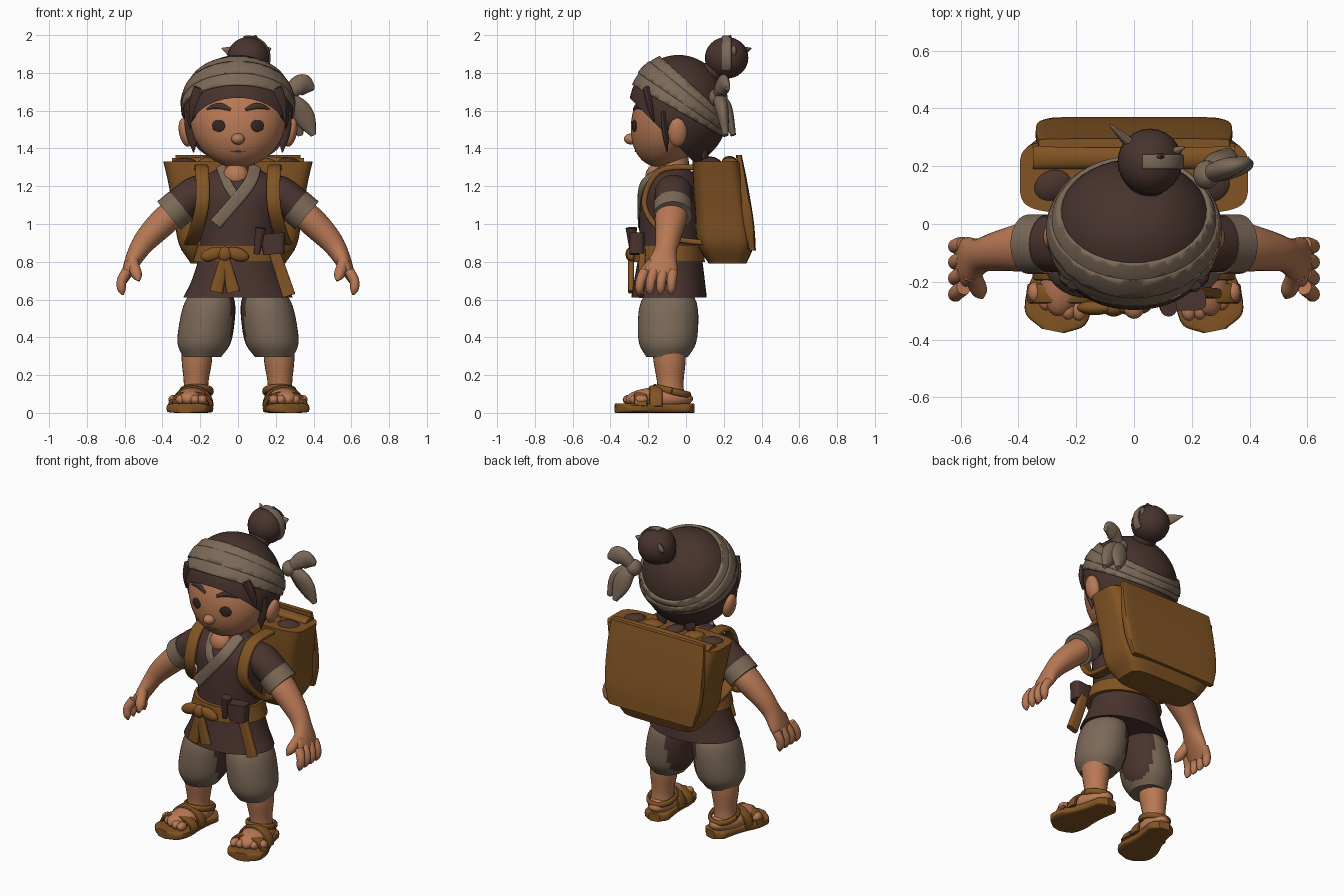
import bpy, bmesh, math
from mathutils import Vector, Matrix, Euler

default_cube = bpy.data.objects.get("Cube")
if default_cube:
    bpy.data.objects.remove(default_cube)


def material(name, red, green, blue):
    mat = bpy.data.materials.new(name)
    mat.use_nodes = True
    mat.diffuse_color = (red, green, blue, 1)
    mat.node_tree.nodes["Principled BSDF"].inputs["Base Color"].default_value = mat.diffuse_color
    return mat


skin = material("skin", .48, .19, .09)
lip = material("lip", .36, .13, .07)
cloth = material("dark cloth", .068, .034, .028)
hair = material("dark hair", .064, .033, .027)
linen = material("linen", .2, .142, .097)
leather = material("leather", .22, .088, .017)
eye = material("eye", .035, .02, .015)
along_x, along_y, along_z = Matrix.Identity(3)


def finish(name, bm, mat, mirror=False):
    """Turn a bmesh into a smooth object, optionally mirrored to the other side."""
    bmesh.ops.recalc_face_normals(bm, faces=bm.faces[:])
    mesh = bpy.data.meshes.new(name)
    bm.to_mesh(mesh)
    bm.free()
    mesh.materials.append(mat)
    for face in mesh.polygons:
        face.use_smooth = True
    mesh.set_sharp_from_angle(angle=math.radians(40))
    ob = bpy.data.objects.new(name, mesh)
    bpy.context.scene.collection.objects.link(ob)
    if mirror:
        ob.modifiers.new("other side", "MIRROR")
    return ob


def ball(center, size, turn=(0, 0, 0), detail=24):
    bm = bmesh.new()
    place = Matrix.LocRotScale(Vector(center), Euler(turn), Vector(size))
    bmesh.ops.create_uvsphere(bm, u_segments=detail, v_segments=detail * 2 // 3, radius=1, matrix=place)
    return bm


def blob(name, mat, center, size, turn=(0, 0, 0), mirror=False):
    return finish(name, ball(center, size, turn), mat, mirror)


def sample(values, t):
    """Smooth curve through evenly spaced values; a single number stays constant."""
    if isinstance(values, (int, float)):
        return values
    last = len(values) - 1
    i = min(int(t * last), last - 1)
    f = t * last - i
    a, b, c, d = (values[min(max(i + k, 0), last)] for k in (-1, 0, 1, 2))
    return b + ((c - a) * f + (a * 2 - b * 5 + c * 4 - d) * f ** 2 + (b * 3 - a - c * 3 + d) * f ** 3) / 2


def sweep(name, mat, path, wide, deep, ref=along_y, flat=False, power=2, sides=24, steps=24, mirror=False):
    """Sweep a rounded section along a path; flat keeps every section level."""
    points = [Vector(p) for p in path]
    bm, loops = bmesh.new(), []
    for step in range(steps + 1):
        t = step / steps
        center = sample(points, t)
        ahead = sample(points, min(t + .01, 1)) - sample(points, max(t - .01, 0))
        ahead = along_z if flat else ahead.normalized()
        v = (ref - ahead * ref.dot(ahead)).normalized()
        u = v.cross(ahead)
        loop = []
        for k in range(sides):
            angle = math.tau * k / sides
            cs, sn = (math.copysign(abs(f) ** (2 / power), f) for f in (math.cos(angle), math.sin(angle)))
            loop.append(bm.verts.new(center + u * sample(wide, t) * cs + v * sample(deep, t) * sn))
        loops.append(loop)
    for low, high in zip(loops, loops[1:]):
        for k in range(sides):
            bm.faces.new((low[k - 1], low[k], high[k], high[k - 1]))
    bm.faces.new(loops[0])
    bm.faces.new(loops[-1])
    return finish(name, bm, mat, mirror)


def cut(bm, point, normal):
    """Keep the side the normal points to."""
    bmesh.ops.bisect_plane(bm, geom=bm.verts[:] + bm.edges[:] + bm.faces[:],
                           plane_co=point, plane_no=normal, clear_inner=True)


# Head: an ellipsoid with a low crown, sheared so that the chin comes forward
head_center, head_size = Vector((0, -.06, 1.6)), Vector((.265, .22, .3))
bm = ball(head_center, head_size, detail=48)
for vert in bm.verts:
    rise = vert.co.z - head_center.z
    vert.co.y += rise / 4
    vert.co.z -= max(rise, 0) / 6
finish("head", bm, skin)


def on_face(x, z):
    """Point on the front of the head."""
    drop = z - head_center.z
    inside = 1 - (x / head_size.x) ** 2 - (drop / head_size.z) ** 2
    return Vector((x, head_center.y + drop / 4 - head_size.y * math.sqrt(inside), z))


sweep("neck", skin, [(0, -.05, 1.1), (0, -.07, 1.4)], wide=.09, deep=.08)
blob("chest_skin", skin, (-.01, -.155, 1.25), (.07, .06, .07))
blob("nose", skin, on_face(0, 1.45), (.036, .04, .03))
blob("mouth", lip, on_face(0, 1.385), (.04, .006, .003))
blob("ears", skin, (.278, -.045, 1.485), (.034, .05, .077), turn=(0, .2, 0), mirror=True)
blob("eyes", eye, on_face(.103, 1.52), (.036, .008, .032), turn=(0, 0, .3), mirror=True)
sweep("brows", hair, [on_face(.04, 1.605), on_face(.1, 1.625), on_face(.165, 1.61)],
      wide=(.008, .017, .006), deep=(.006, .01, .006), mirror=True)

# Hair, trimmed along a sloping hairline, with loose locks
cap_center, cap_size = Vector((0, -.04, 1.6)), Vector((.29, .265, .295))
bm = ball(cap_center, cap_size, detail=48)
cut(bm, (0, -.3, 1.67), (0, 1, 1))
finish("hair", bm, hair)


def lock(name, mat, root, tip, wide=.035, mirror=False):
    sweep(name, mat, [root, tip], wide=(wide, wide, .003), deep=(wide / 2, wide / 2, .003),
          sides=12, steps=10, mirror=mirror)


lock("sideburns", hair, (.25, -.12, 1.6), (.235, -.1, 1.38), mirror=True)
lock("fringe", hair, (.2, -.21, 1.72), (.25, -.17, 1.54), mirror=True)
lock("nape_locks", hair, (.1, .1, 1.4), (.1, .1, 1.3), mirror=True)

# Top knot with a wrap and stray tufts
bun = Vector((.055, .215, 1.88))
blob("bun", hair, bun, (.112, .115, .11))
blob("bun_base", hair, (.045, .15, 1.81), (.07, .07, .06))
wrap = [bun + (along_x * math.cos(k / 5) + along_z * math.sin(k / 5)) * .112 for k in range(-3, 10)]
sweep("bun_wrap", linen, wrap, wide=.006, deep=.025, power=3)
lock("bun_tie_end", linen, bun, bun + Vector((-.14, .13, .05)))
lock("bun_tie_loop", linen, bun, bun + Vector((.12, .05, .05)), wide=.05)
lock("bun_tuft", hair, bun, bun + Vector((.04, .02, .12)), wide=.06)

# Headband: three overlapping folds, high in front and low behind
low, high = Vector((0, -.28, 1.735)), Vector((0, -.14, 1.89))
low_slope, high_slope = Vector((0, .57, 1)), Vector((0, .9, 1))
for fold, grow in enumerate((1.04, 1.065, 1.05)):
    bm = ball(cap_center, cap_size * grow, detail=48)
    start, end = fold / 3, min(fold / 3 + .4, 1)
    cut(bm, low.lerp(high, start), low_slope.lerp(high_slope, start))
    cut(bm, low.lerp(high, end), -low_slope.lerp(high_slope, end))
    band = finish(f"headband_fold_{fold}", bm, linen)
    band.modifiers.new("thickness", "SOLIDIFY").thickness = .02
knot = Vector((.25, .17, 1.67))
blob("headband_knot", linen, knot, (.045, .05, .05))
for reach, drop, back in ((.15, .05, .05), (.15, -.2, .04), (.08, -.2, .08)):
    middle = knot + Vector((reach / 2, back / 2, drop / 2 + .04))
    tip = knot + Vector((reach, back, drop))
    sweep("headband_tail", linen, [knot, middle, tip], wide=(.025, .045, .055, .015), deep=(.03, .035, .015))

# Tunic and collar
sweep("tunic", cloth, [(0, -.09, .61), (0, -.07, 1.3)], wide=(.29, .24, .2, .21, .24, .1),
      deep=(.2, .185, .165, .17, .155, .085), flat=True, sides=40)
sweep("collar_over", linen, [(.09, -.11, 1.3), (.05, -.23, 1.2), (-.12, -.24, 1)], wide=.033, deep=.015, power=4)
sweep("collar_under", linen, [(-.09, -.11, 1.3), (-.05, -.22, 1.2), (0, -.24, 1.13)], wide=.025, deep=.015, power=4)

# Belt, bow and hip pouch
sweep("belt", leather, [(0, -.09, .8), (0, -.09, .89)], wide=(.24, .215), deep=(.19, .18), flat=True, sides=40)
bow = Vector((-.07, -.29, .84))
blob("bow_knot", leather, bow, (.04, .03, .04))
for side in (-1, 1):
    blob("bow_loop", leather, bow + along_x * side * .065, (.065, .025, .035), turn=(0, side * .3, 0))
    sweep("bow_tail", leather, [bow, bow + Vector((side * .045, 0, -.2))], wide=(.02, .036), deep=.016, power=3)
sweep("belt_strip", leather, [(.19, -.23, .86), (.27, -.24, .62)], wide=(.03, .035), deep=.018, power=4)
sweep("pouch", cloth, [(.19, -.26, .84), (.18, -.26, .95)], wide=(.055, .07), deep=.04, power=4)
sweep("tool_handle", cloth, [(.1, -.28, .84), (.12, -.29, .98)], wide=(.015, .03), deep=(.015, .03))

# Sleeves, arms and hands
sweep("sleeves", cloth, [(.12, -.065, 1.2), (.22, -.065, 1.165), (.34, -.07, 1.07)],
      wide=(.06, .09, .09), deep=(.08, .1, .095), mirror=True)
sweep("cuffs", linen, [(.3, -.07, 1.1), (.365, -.07, 1.045)], wide=.097, deep=.103, mirror=True)
sweep("arms", skin, [(.3, -.07, 1.1), (.5, -.1, .9), (.605, -.145, .7)],
      wide=(.07, .075, .06, .04, .02), deep=(.075, .085, .07, .06, .085, .07), mirror=True)
for finger in range(4):
    y = finger * .05 - .22
    sweep("fingers", skin, [(.59, y, .75), (.618, y * 1.1, .69), (.61, y * 1.13, .625)],
          wide=(.026, .027, .025, .022, .006), deep=(.026, .027, .025, .022, .006), sides=14, mirror=True)
sweep("thumbs", skin, [(.56, -.17, .8), (.525, -.255, .7)], wide=(.034, .03, .028, .006),
      deep=(.034, .03, .028, .006), mirror=True)

# Trousers, dark along the inside and towards the back
trousers = sweep("trousers", linen, [(.14, -.09, .65), (.19, -.1, .295)], wide=(.1, .135, .146, .14, .1),
                 deep=(.11, .15, .16, .15, .11), flat=True, mirror=True, sides=40)
trousers.data.materials.append(cloth)
for face in trousers.data.polygons:
    face.material_index = int(face.center.x < .09 + face.center.y * .3)

# Legs and feet
sweep("legs", skin, [(.215, -.09, .36), (.225, -.08, .07)], wide=(.08, .08, .065, .07),
      deep=(.09, .085, .07, .075), flat=True, mirror=True)
blob("feet", skin, (.237, -.14, .075), (.085, .18, .06), turn=(0, 0, .17), mirror=True)
for toe in range(5):
    blob("toes", skin, (.19 + toe * .038, toe * toe * .004 - .3, .07), (.026, .035, .026), mirror=True)

# Sandals
sweep("soles", leather, [(.2, .038, .025), (.28, -.37, .025)],
      wide=(.035, .076, .08, .084, .095, .112, .115, .1, .04), deep=.025, ref=along_z, power=5, steps=40, mirror=True)
for x, y, reach, rise in ((.25, -.24, .11, .07), (.24, -.16, .1, .1)):
    turns = [math.pi * k / 8 for k in range(9)]
    arch = [(x - reach * math.cos(a), y, .035 + rise * math.sin(a)) for a in turns]
    sweep("foot_straps", leather, arch, wide=.012, deep=.035, power=3, sides=12, mirror=True)
turns = [math.tau * k / 12 for k in range(13)]
hoop = [(.22 + .08 * math.cos(a), .09 * math.sin(a) - .075, .115 - .02 * math.sin(a)) for a in turns]
sweep("ankle_straps", leather, hoop, wide=.012, deep=.018, ref=along_z, sides=12, mirror=True)

# Back pack: tapered body, back flap, contents and shoulder straps
sweep("pack_body", leather, [(0, .22, .79), (0, .165, 1.33)], wide=(.25, .315, .34, .37, .395),
      deep=(.1, .15, .145, .14, .13), flat=True, power=5, sides=48)
sweep("pack_flap", leather, [(0, .28, 1.365), (0, .35, .86)], wide=(.33, .34, .335, .3),
      deep=(.015, .025, .03, .02), flat=True, power=8, sides=40)
sweep("pack_roll", leather, [(-.35, .23, 1.33), (.35, .23, 1.33)], wide=(.02, .03, .02), deep=.04)
for bundle in range(5):
    blob("packed_bundle", leather if bundle % 2 else cloth, (bundle * .14 - .28, .13, 1.31), (.075, .06, .04),
         turn=(.2, bundle % 3 * .2, .4))
sweep("pack_straps", leather, [(.2, .08, 1.3), (.19, -.14, 1.28), (.19, -.22, 1.1), (.23, -.1, .94), (.25, .1, .9)],
      wide=.015, deep=.036, ref=along_x, power=4, mirror=True)
